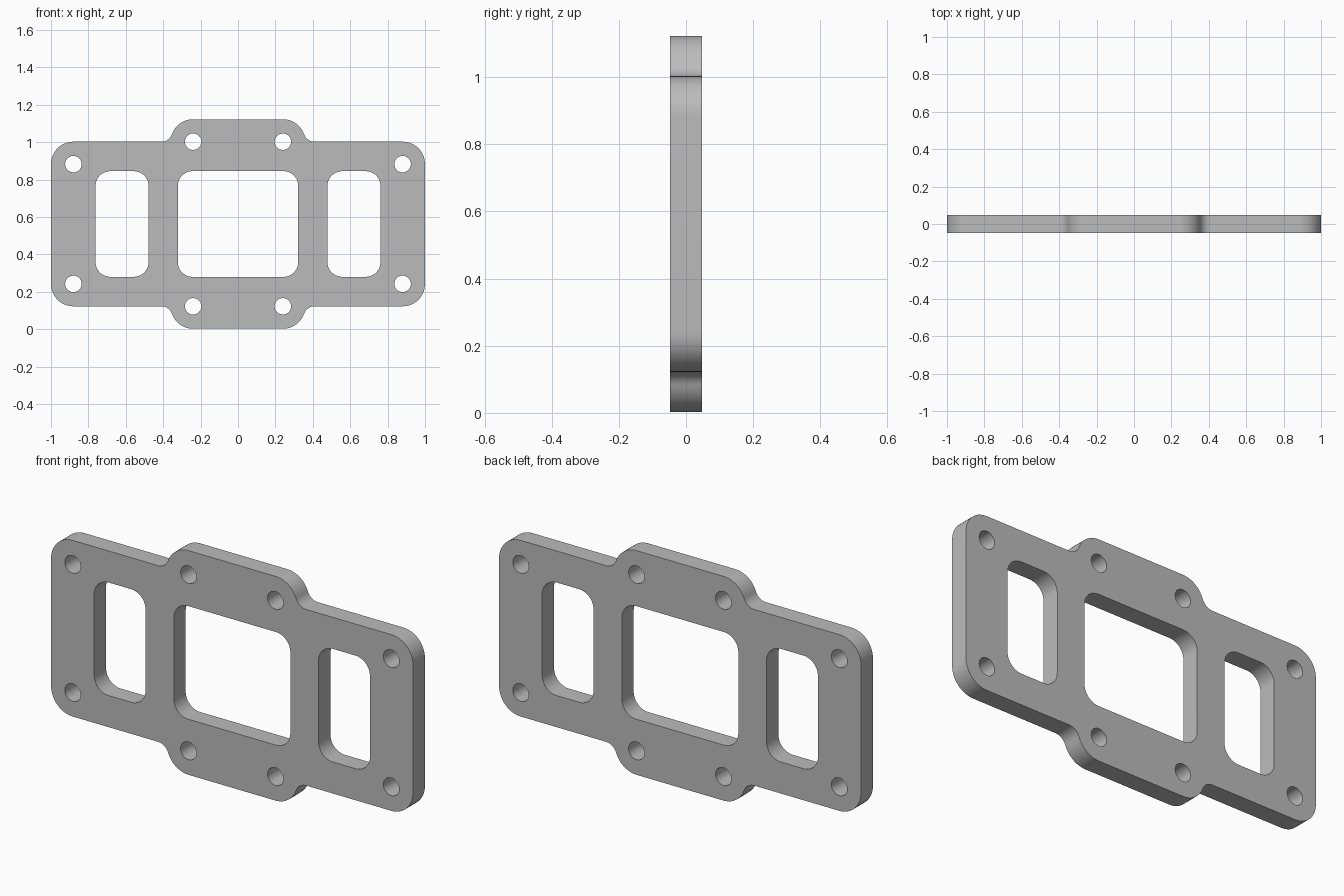
import bpy, bmesh, math

if "Cube" in bpy.data.objects:
    bpy.data.objects.remove(bpy.data.objects["Cube"])

MID = 0.5625          # height of the plate's centre line
HALF_THICK = 0.047


def arc(cx, cz, r, a0, a1, n=14):
    """Points on an arc from angle a0 to a1 (degrees)."""
    return [(cx + r * math.cos(math.radians(a0 + (a1 - a0) * i / n)),
             cz + r * math.sin(math.radians(a0 + (a1 - a0) * i / n))) for i in range(n + 1)]


def rounded_rect(cx, hw, hh, r):
    pts = []
    for sx, sz, a in ((1, 1, 0), (-1, 1, 90), (-1, -1, 180), (1, -1, 270)):
        pts += arc(cx + sx * (hw - r), sz * (hh - r), r, a, a + 90)
    return pts


def circle(cx, cz, r, n=40):
    return arc(cx, cz, r, 0, 360, n)[:-1]


# Outline: one quarter (outer corner, concave fillet, tab shoulder), mirrored twice
blend = math.degrees(math.atan2(0.06, 0.17))
quarter = (arc(0.88, 0.32, 0.12, 0, 90)
           + arc(0.41, 0.50, 0.06, 270, 180 + blend)
           + arc(0.24, 0.44, 0.12, blend, 90)[1:])
upper = quarter + [(-x, z) for x, z in reversed(quarter)]
outline = upper + [(x, -z) for x, z in reversed(upper)]

# Windows and bolt holes
loops = [outline, rounded_rect(0, 0.322, 0.2825, 0.08)]
for sx in (-1, 1):
    loops.append(rounded_rect(sx * 0.62, 0.142, 0.2825, 0.08))
    for sz in (-1, 1):
        loops.append(circle(sx * 0.88, sz * 0.32, 0.044))
        loops.append(circle(sx * 0.24, sz * 0.44, 0.044))

# Filled, extruded profile
curve = bpy.data.curves.new("plate_profile", 'CURVE')
curve.dimensions = '2D'
curve.fill_mode = 'BOTH'
curve.extrude = HALF_THICK
for pts in loops:
    s = curve.splines.new('POLY')
    s.points.add(len(pts) - 1)
    for p, (x, z) in zip(s.points, pts):
        p.co = (x, z, 0, 1)
    s.use_cyclic_u = True
plate = bpy.data.objects.new("flange_plate", curve)
bpy.context.collection.objects.link(plate)
plate.rotation_euler = (math.pi / 2, 0, 0)
plate.location = (0, 0, MID)
bpy.context.view_layer.objects.active = plate
plate.select_set(True)
bpy.ops.object.convert(target='MESH')
bpy.ops.object.transform_apply(location=True, rotation=True, scale=True)

# Weld the caps to the rim and tidy the normals
bm = bmesh.new()
bm.from_mesh(plate.data)
bmesh.ops.remove_doubles(bm, verts=bm.verts, dist=1e-5)
bmesh.ops.recalc_face_normals(bm, faces=bm.faces)
bm.to_mesh(plate.data)
bm.free()
bpy.ops.object.shade_smooth_by_angle(angle=math.radians(30))

# Plain grey metal
grey = bpy.data.materials.new("grey_metal")
grey.diffuse_color = (0.5, 0.5, 0.5, 1)
grey.use_nodes = True
grey.node_tree.nodes["Principled BSDF"].inputs["Base Color"].default_value = grey.diffuse_color
plate.data.materials.clear()
plate.data.materials.append(grey)
